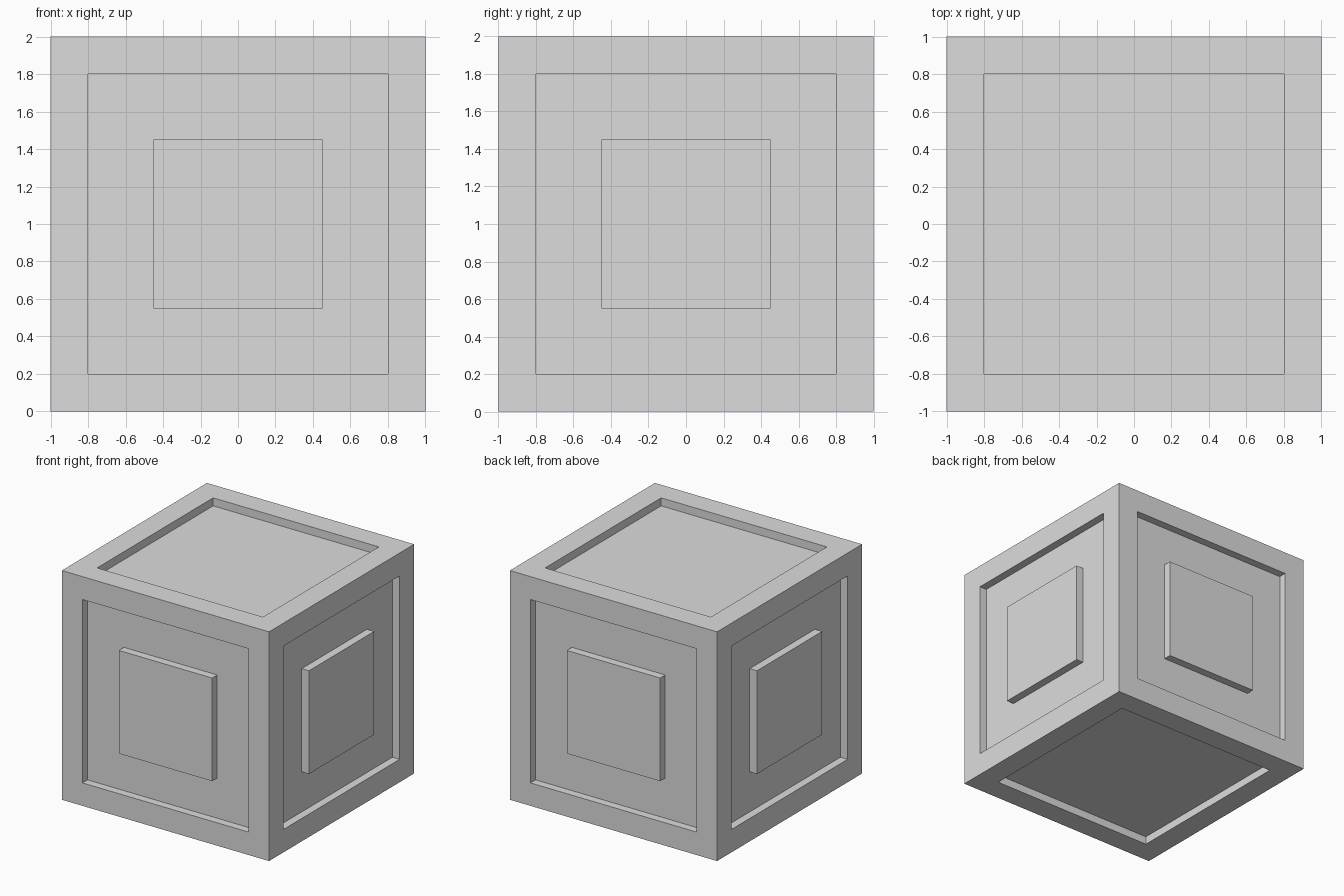
import bpy
import bmesh
from mathutils import Vector

if "Cube" in bpy.data.objects:
    bpy.data.objects.remove(bpy.data.objects["Cube"], do_unlink=True)

DEPTH = 0.07   # recess depth, so the plates end flush with the frame
FRAME = 0.2    # frame width
PLATE = 0.9    # plate side

grey = bpy.data.materials.new("plain grey")
grey.use_nodes = True
grey.diffuse_color = (0.72, 0.72, 0.72, 1)
grey.node_tree.nodes["Principled BSDF"].inputs["Base Color"].default_value = grey.diffuse_color


def inset(bm, faces, width):
    """Leave a border of even width around each face."""
    bmesh.ops.inset_individual(bm, faces=faces, thickness=width, use_even_offset=True)


def push_face(bm, face, distance):
    """Move a face along its normal, leaving straight walls behind it."""
    normal = face.normal.copy()
    moved = bmesh.ops.extrude_discrete_faces(bm, faces=[face])["faces"][0]
    bmesh.ops.translate(bm, verts=moved.verts, vec=normal * distance)
    moved.normal_update()
    return moved


# Crate body: every side has a sunken panel, the four walls a raised plate
bm = bmesh.new()
bmesh.ops.create_cube(bm, size=2)
bm.normal_update()
sides = list(bm.faces)
inset(bm, sides, FRAME)
for side in sides:
    panel = push_face(bm, side, -DEPTH)
    if abs(panel.normal.z) < 0.5:
        inset(bm, [panel], 1 - FRAME - PLATE / 2)
        push_face(bm, panel, DEPTH)
bmesh.ops.translate(bm, verts=bm.verts, vec=Vector((0, 0, 1)))
bmesh.ops.recalc_face_normals(bm, faces=bm.faces)

mesh = bpy.data.meshes.new("crate_body")
bm.to_mesh(mesh)
bm.free()
mesh.materials.append(grey)
crate = bpy.data.objects.new("crate_body", mesh)
bpy.context.collection.objects.link(crate)
